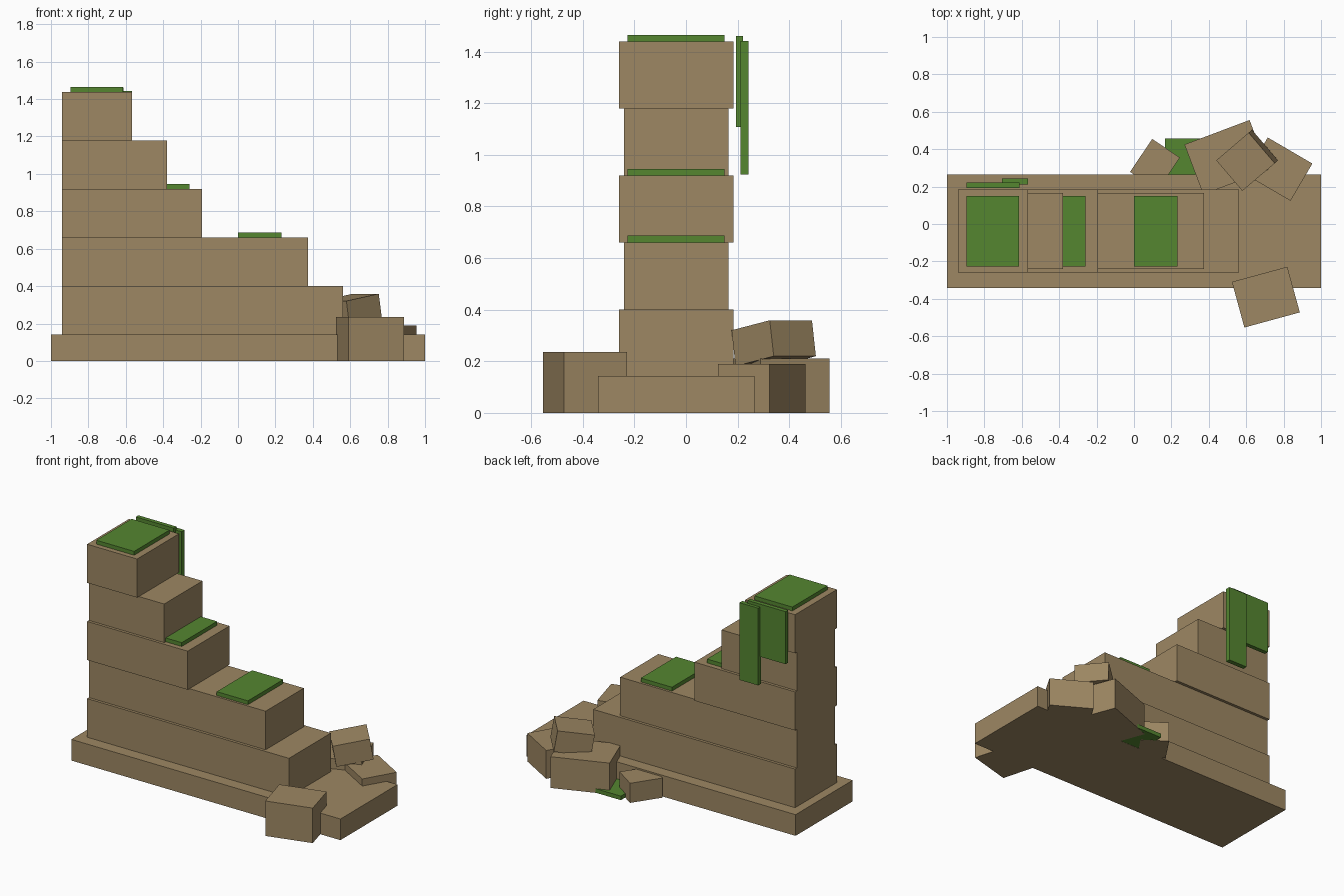
import bpy
from math import radians
from mathutils import Euler, Matrix, Vector

if "Cube" in bpy.data.objects:
    bpy.data.objects.remove(bpy.data.objects["Cube"])


def material(name, color):
    m = bpy.data.materials.new(name)
    m.diffuse_color = (*color, 1)
    m.use_nodes = True
    m.node_tree.nodes["Principled BSDF"].inputs["Base Color"].default_value = m.diffuse_color
    return m


STONE = material("sandstone", (0.34, 0.245, 0.125))
MOSS = material("moss_green", (0.09, 0.24, 0.03))


def block(name, center, size, mat, rot=(0, 0, 0)):
    """Box of given size, rotated in degrees about its centre."""
    me = bpy.data.meshes.new(name)
    corners = [(x, y, z) for x in (-.5, .5) for y in (-.5, .5) for z in (-.5, .5)]
    faces = [(0, 1, 3, 2), (4, 6, 7, 5), (0, 4, 5, 1),
             (2, 3, 7, 6), (0, 2, 6, 4), (1, 5, 7, 3)]
    r = Euler([radians(a) for a in rot]).to_matrix().to_4x4()
    t = Matrix.Translation(center) @ r @ Matrix.Diagonal((*size, 1))
    me.from_pydata([t @ Vector(c) for c in corners], [], faces)
    me.materials.append(mat)
    ob = bpy.data.objects.new(name, me)
    bpy.context.collection.objects.link(ob)
    return ob


def span(name, x, y, z, mat):
    """Axis-aligned box from ranges."""
    r = (x, y, z)
    return block(name, [(a + b) / 2 for a, b in r], [b - a for a, b in r], mat)


# Foundation slab
YC = -0.038
span("foundation", (-1, 1), (YC - .303, YC + .303), (0, .142), STONE)

# Stepped wall courses, alternating in thickness
STEP = 0.2593
for i, x1 in enumerate((.561, .374, -.192, -.38, -.568)):
    h = .222 if i % 2 == 0 else .203
    z = .142 + i * STEP
    span(f"wall_course_{i + 1}", (-.94, x1), (YC - h, YC + h), (z, z + STEP), STONE)

# Moss patches lying on the steps
for i, (x0, x1, course) in enumerate(((0, .232, 2), (-.42, -.26, 3), (-.895, -.614, 5))):
    z = .142 + course * STEP
    span(f"moss_patch_{i + 1}", (x0, x1), (-.226, .149), (z, z + .026), MOSS)

# Hanging vines at the back and moss on the ground
span("hanging_vine_wide", (-.895, -.613), (.193, .221), (1.108, 1.461), MOSS)
span("hanging_vine_narrow", (-.706, -.567), (.211, .242), (.923, 1.442), MOSS)
span("ground_moss", (.165, .445), (.18, .456), (.001, .028), MOSS)

# Fallen rubble blocks
rubble = (
    ((.705, -.391, .1175), (.307, .253, .235), (0, 0, 15.3)),
    ((.494, .357, .105), (.372, .285, .21), (0, 0, 20.6)),
    ((.776, .293, .095), (.276, .231, .19), (0, 0, -30.3)),
    ((.112, .317, .066), (.212, .178, .132), (0, 0, 56)),
    ((.605, .34, .27), (.231, .215, .141), (0, -9.6, 40.5)),
)
for i, (c, s, r) in enumerate(rubble):
    block(f"rubble_block_{i + 1}", c, s, STONE, r)
